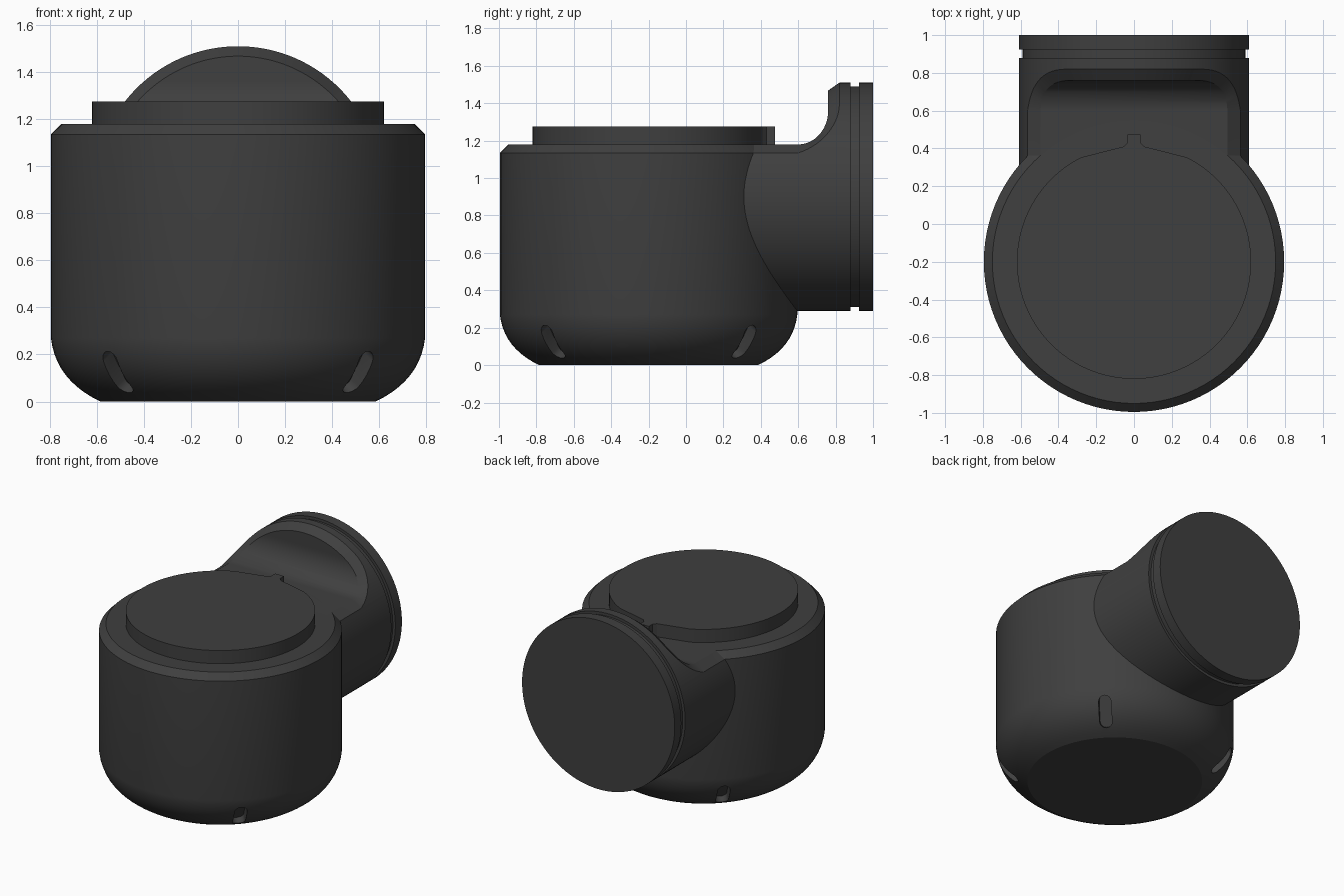
import bpy, bmesh
from math import sin, cos, pi, acos, sqrt, radians
from mathutils import Vector, Matrix

if "Cube" in bpy.data.objects:
    bpy.data.objects.remove(bpy.data.objects["Cube"])

dark = bpy.data.materials.new("dark_plastic")
dark.diffuse_color = (0.05, 0.05, 0.05, 1)
dark.use_nodes = True
dark.node_tree.nodes["Principled BSDF"].inputs["Base Color"].default_value = dark.diffuse_color


def finish(name, bm, smooth=True):
    bmesh.ops.remove_doubles(bm, verts=bm.verts, dist=1e-5)
    bmesh.ops.recalc_face_normals(bm, faces=bm.faces)
    me = bpy.data.meshes.new(name)
    bm.to_mesh(me)
    bm.free()
    ob = bpy.data.objects.new(name, me)
    bpy.context.collection.objects.link(ob)
    me.materials.append(dark)
    if smooth:
        smooth_shade(ob)
    return ob


def smooth_shade(ob):
    bpy.ops.object.select_all(action='DESELECT')
    ob.select_set(True)
    bpy.context.view_layer.objects.active = ob
    bpy.ops.object.shade_smooth_by_angle(angle=radians(25))


def revolve(bm, profile, place, n=96, caps=(True, True)):
    """Spin (radius, height) points; place maps a local point to the model."""
    rings = [[bm.verts.new(place(r * cos(2 * pi * i / n), r * sin(2 * pi * i / n), h))
              for i in range(n)] for r, h in profile]
    for a, b in zip(rings, rings[1:]):
        for i in range(n):
            bm.faces.new((a[i], a[(i + 1) % n], b[(i + 1) % n], b[i]))
    for ring, cap in ((rings[0], caps[0]), (rings[-1], caps[1])):
        if cap:
            bm.faces.new(ring)


def extrude(bm, outline, depth):
    f = bm.faces.new([bm.verts.new(p) for p in outline])
    new = bmesh.ops.extrude_face_region(bm, geom=[f])["geom"]
    bmesh.ops.translate(bm, verts=[v for v in new if isinstance(v, bmesh.types.BMVert)], vec=depth)


# Main body: drum with bowl-shaped base and chamfered rim
CY = -0.2
bowl = []
for i in range(11):
    t = i / 10
    a, b, c = (1 - t) ** 2, 2 * t * (1 - t), t * t
    bowl.append((a * .585 + b * .775 + c * .795, b * .09 + c * .27))
bm = bmesh.new()
revolve(bm, bowl + [(.795, 1.135), (.75, 1.18)], lambda x, y, z: (x, y + CY, z))
body = finish("body", bm, False)

# Four rounded slots cut into the bowl on the diagonals
bm = bmesh.new()
up = Vector((.56, 0, .83)).normalized()
out = Vector((up.z, 0, -up.x))
side = Vector((0, 1, 0))
hw, hl = .042, .068
for k in range(4):
    rot = Matrix.Rotation(pi / 4 + k * pi / 2, 4, 'Z')
    move = Matrix.Translation((0, CY, 0)) @ rot
    pts = []
    for i in range(18):
        j, end = (i, 1) if i < 9 else (i - 9, -1)
        a = pi * j / 8 + (0 if end > 0 else pi)
        pts.append(move @ (Vector((.725, 0, .12)) - out * .06
                           + side * hw * cos(a) + up * (end * hl + hw * sin(a))))
    extrude(bm, pts, rot @ (out * .16))
cutter = finish("slot_cutter", bm, False)
cutter.hide_render = True
mod = body.modifiers.new("slots", 'BOOLEAN')
mod.operation, mod.solver, mod.object = 'DIFFERENCE', 'EXACT', cutter
bpy.context.view_layer.objects.active = body
bpy.ops.object.modifier_apply(modifier="slots")
bpy.data.objects.remove(cutter)
smooth_shade(body)

# Raised lid with alignment tab at the back
bm = bmesh.new()
arc = [(.62 * cos(a), CY + .62 * sin(a)) for a in
       [radians(117 + i * (306 / 90)) for i in range(91)]]
back = [(.055, .41), (.035, .43), (.035, .475), (-.035, .475), (-.035, .43), (-.055, .41)]
extrude(bm, [(x, y, 1.15) for x, y in arc + back], Vector((0, 0, .125)))
finish("lid", bm)

# Side neck: horizontal cylinder scooped on top, chamfered along the scoop
R, r, ZC, Y0, Y1 = .61, .568, .9, .28, .88
path = [(Y0, 1.18, 0)]                                   # y, z, blend flat->wall
path += [(.6 + .16 * sin(a), 1.36 - .18 * cos(a), sin(a))
         for a in [pi / 2 * i / 14 for i in range(15)]]
phi0 = acos(.46 / r)
path += [(.76, ZC + r * cos(phi0 * (1 - i / 14)), 1) for i in range(1, 15)]
inner, outer = [], []
for y, z, m in path:
    inner.append((sqrt(max(0, r * r - (z - ZC) ** 2)), y, z))
    zo = (1 - m) * (z - .045) + m * (ZC + (z - ZC) * R / r)
    outer.append((sqrt(max(0, R * R - (zo - ZC) ** 2)), y + .06 * m, zo))
a0 = acos((outer[0][2] - ZC) / R)
low = [(R * sin(a), Y0, ZC + R * cos(a)) for a in
       [pi + (a0 - pi) * i / 40 for i in range(40)]]
columns = low + outer

bm = bmesh.new()


def face(*pts):
    vs = []
    for p in pts:
        if not any((Vector(p) - Vector(q)).length < 1e-5 for q in vs):
            vs.append(p)
    if len(vs) > 2:
        bm.faces.new([bm.verts.new(p) for p in vs])


def flip(p):
    return (-p[0], p[1], p[2])


def rim(p, rad=R, y=Y1):
    return (p[0] * rad / R, y, ZC + (p[2] - ZC) * rad / R)


# lengthwise strips, stepped groove and end flange, mirrored in x
steps = [(R, Y1), (.59, Y1), (.59, .925), (R, .925), (R, 1.0)]
for f in (lambda p: p, flip):
    for p, q in zip(columns, columns[1:]):
        face(f(p), f(q), f(rim(q)), f(rim(p)))
        for s, t in zip(steps, steps[1:]):
            face(f(rim(p, *s)), f(rim(q, *s)), f(rim(q, *t)), f(rim(p, *t)))
    for i in range(len(path) - 1):
        face(f(inner[i]), f(inner[i + 1]), f(outer[i + 1]), f(outer[i]))
for p, q in zip(inner, inner[1:]):
    face(p, q, flip(q), flip(p))
# end caps
end = [rim(p, R, 1.0) for p in columns]
face(*(end + [flip(p) for p in reversed(end)]))
start = low + [outer[0], inner[0]]
face(*(start + [flip(p) for p in reversed(start)]))
finish("neck", bm)
